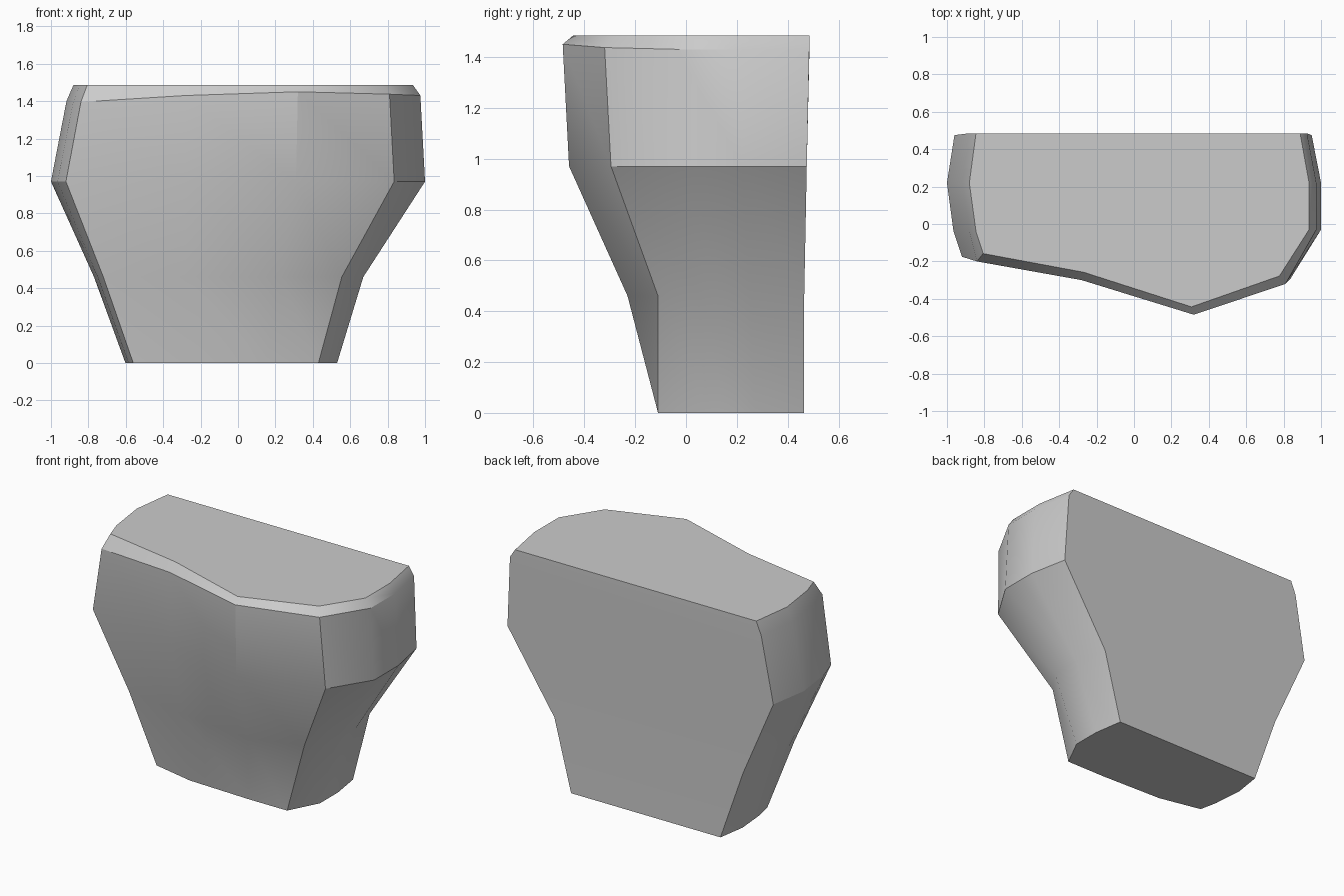
import bpy, bmesh, math

if "Cube" in bpy.data.objects:
    bpy.data.objects.remove(bpy.data.objects["Cube"])

# Horizontal outlines (x, y), from back right round the front to back left
base = [(.50, .465), (.53, .27), (.53, .085), (.43, -.11), (.15, -.11),
        (-.28, -.095), (-.56, -.035), (-.585, .08), (-.602, .28), (-.573, .465)]
waist = [(.62, .465), (.67, .25), (.67, .05), (.555, -.11), (.23, -.23),
         (-.28, -.17), (-.72, -.09), (-.75, .02), (-.77, .24), (-.735, .465)]
shoulder = [(.95, .475), (1, .22), (1, -.03), (.835, -.295), (.31, -.46),
            (-.28, -.28), (-.92, -.175), (-.965, -.04), (-1, .22), (-.96, .475)]
rim = [(.925, .485), (.975, .22), (.975, -.03), (.81, -.32), (.32, -.485),
       (-.28, -.30), (-.84, -.20), (-.88, -.04), (-.917, .22), (-.88, .485)]
rim_z = [1.43, 1.43, 1.43, 1.437, 1.45, 1.43, 1.395, 1.40, 1.40, 1.40]
# Flat top: rim pulled inwards to form the chamfer
top = [(x * .96, y + (.042 if y < -.1 else 0)) for x, y in rim]


def level(outline, z):
    return [(x, y, z) for x, y in outline]


rings = [level(base, 0), level(waist, .46), level(shoulder, .97),
         [(x, y, z) for (x, y), z in zip(rim, rim_z)], level(top, 1.485)]

# Loft the block through the outlines
bm = bmesh.new()
loops = [[bm.verts.new(p) for p in ring] for ring in rings]
for a, b in zip(loops, loops[1:]):
    n = len(a)
    for i in range(n):
        j = (i + 1) % n
        bm.faces.new((a[i], a[j], b[j], b[i]))
bm.faces.new(loops[0])
bm.faces.new(loops[-1])
bmesh.ops.recalc_face_normals(bm, faces=bm.faces[:])
mesh = bpy.data.meshes.new("tapered_block")
bm.to_mesh(mesh)
bm.free()
block = bpy.data.objects.new("tapered_block", mesh)
bpy.context.collection.objects.link(block)

# Smooth sides, crisp corners
bpy.context.view_layer.objects.active = block
block.select_set(True)
bpy.ops.object.shade_smooth_by_angle(angle=math.radians(32))
